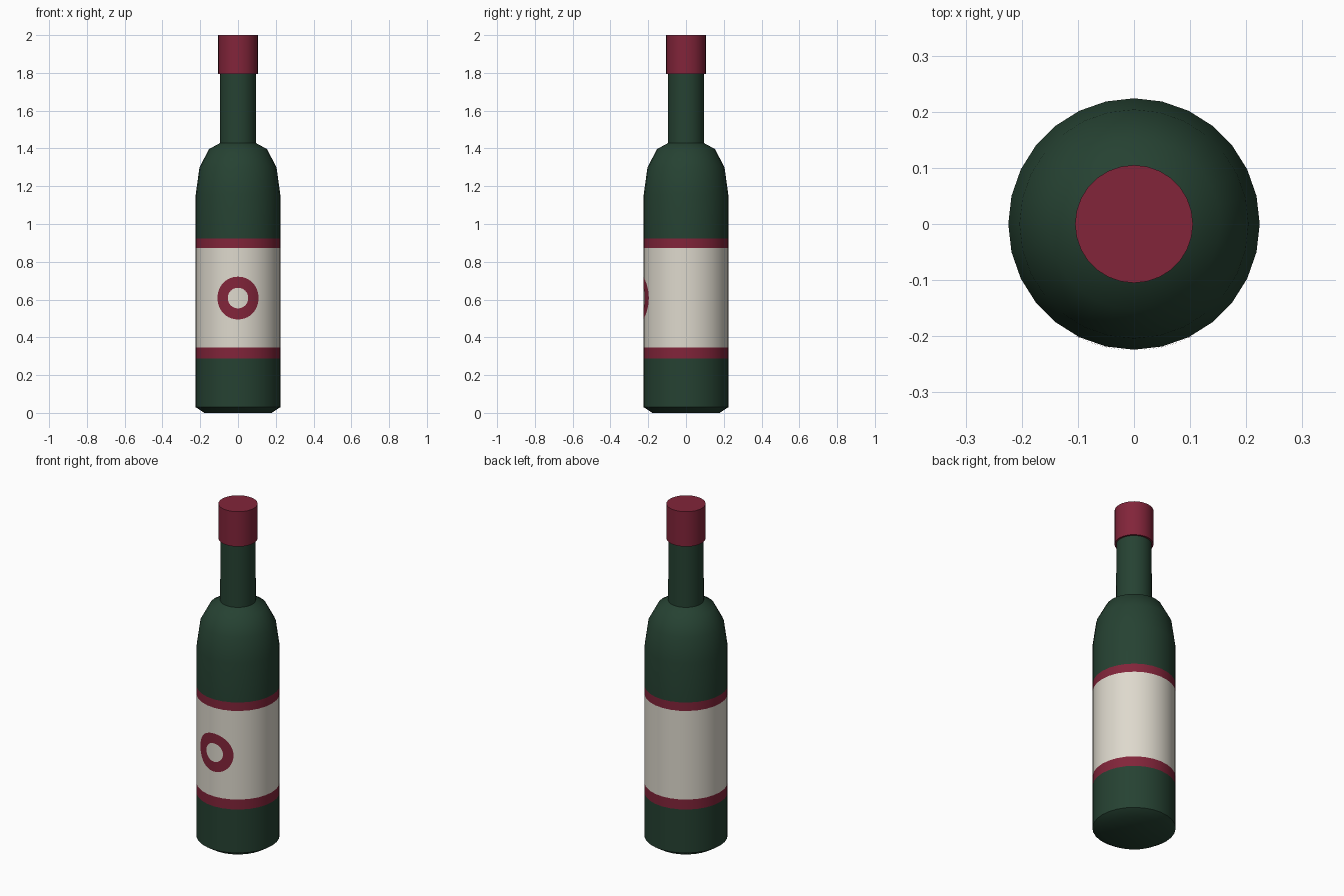
import bpy, bmesh, math

if "Cube" in bpy.data.objects:
    bpy.data.objects.remove(bpy.data.objects["Cube"])

SIDES = 28
R = 0.224


def material(name, rgb):
    m = bpy.data.materials.new(name)
    m.diffuse_color = (*rgb, 1)
    m.use_nodes = True
    m.node_tree.nodes["Principled BSDF"].inputs["Base Color"].default_value = m.diffuse_color
    return m


green = material("green_glass", (0.019, 0.054, 0.032))
red = material("wine_red", (0.223, 0.018, 0.042))
cream = material("label_cream", (0.730, 0.694, 0.610))


def finish(bm, name, mats):
    me = bpy.data.meshes.new(name)
    bm.to_mesh(me)
    bm.free()
    ob = bpy.data.objects.new(name, me)
    bpy.context.collection.objects.link(ob)
    for m in mats:
        me.materials.append(m)
    bpy.ops.object.select_all(action='DESELECT')
    ob.select_set(True)
    bpy.context.view_layer.objects.active = ob
    bpy.ops.object.shade_smooth_by_angle(angle=math.radians(40))
    return ob


def lathe(name, profile, mats, rule=lambda z: 0):
    """Revolve (radius, height) points, closed with flat ends."""
    bm = bmesh.new()
    rings = []
    for r, z in profile:
        angles = [2 * math.pi * i / SIDES for i in range(SIDES)]
        rings.append([bm.verts.new((r * math.cos(a), r * math.sin(a), z)) for a in angles])
    for lo, hi in zip(rings, rings[1:]):
        for i in range(SIDES):
            j = (i + 1) % SIDES
            bm.faces.new((lo[i], lo[j], hi[j], hi[i]))
    bm.faces.new(rings[0][::-1])
    bm.faces.new(rings[-1])
    for f in bm.faces:
        f.material_index = rule(f.calc_center_median().z)
    return finish(bm, name, mats)


# Bottle body with label bands coloured by height
def label_rule(z):
    if 0.347 < z < 0.873:
        return 2
    return 1 if 0.288 < z < 0.923 else 0


lathe("bottle", [(0.178, 0), (R, 0.03), (R, 0.288), (R, 0.347), (R, 0.873), (R, 0.923),
                 (R, 1.155), (0.204, 1.30), (0.153, 1.397), (0.096, 1.428), (0.095, 1.80)],
      [green, red, cream], label_rule)

# Foil cap
lathe("foil_cap", [(0.105, 1.793), (0.105, 2.0)], [red])

# Round emblem: thin ring wrapped around the front of the label
bm = bmesh.new()
STEPS, BANDS = 56, 4
grid = []
for k in range(BANDS + 1):
    rad = 0.0545 + (0.113 - 0.0545) * k / BANDS
    row = []
    for i in range(STEPS):
        t = 2 * math.pi * i / STEPS
        a = rad * math.cos(t) / R
        row.append(bm.verts.new(((R + 0.001) * math.sin(a), -(R + 0.001) * math.cos(a),
                                 0.608 + rad * math.sin(t))))
    grid.append(row)
for inner, outer in zip(grid, grid[1:]):
    for i in range(STEPS):
        j = (i + 1) % STEPS
        bm.faces.new((inner[i], outer[i], outer[j], inner[j]))
finish(bm, "label_ring", [red])
